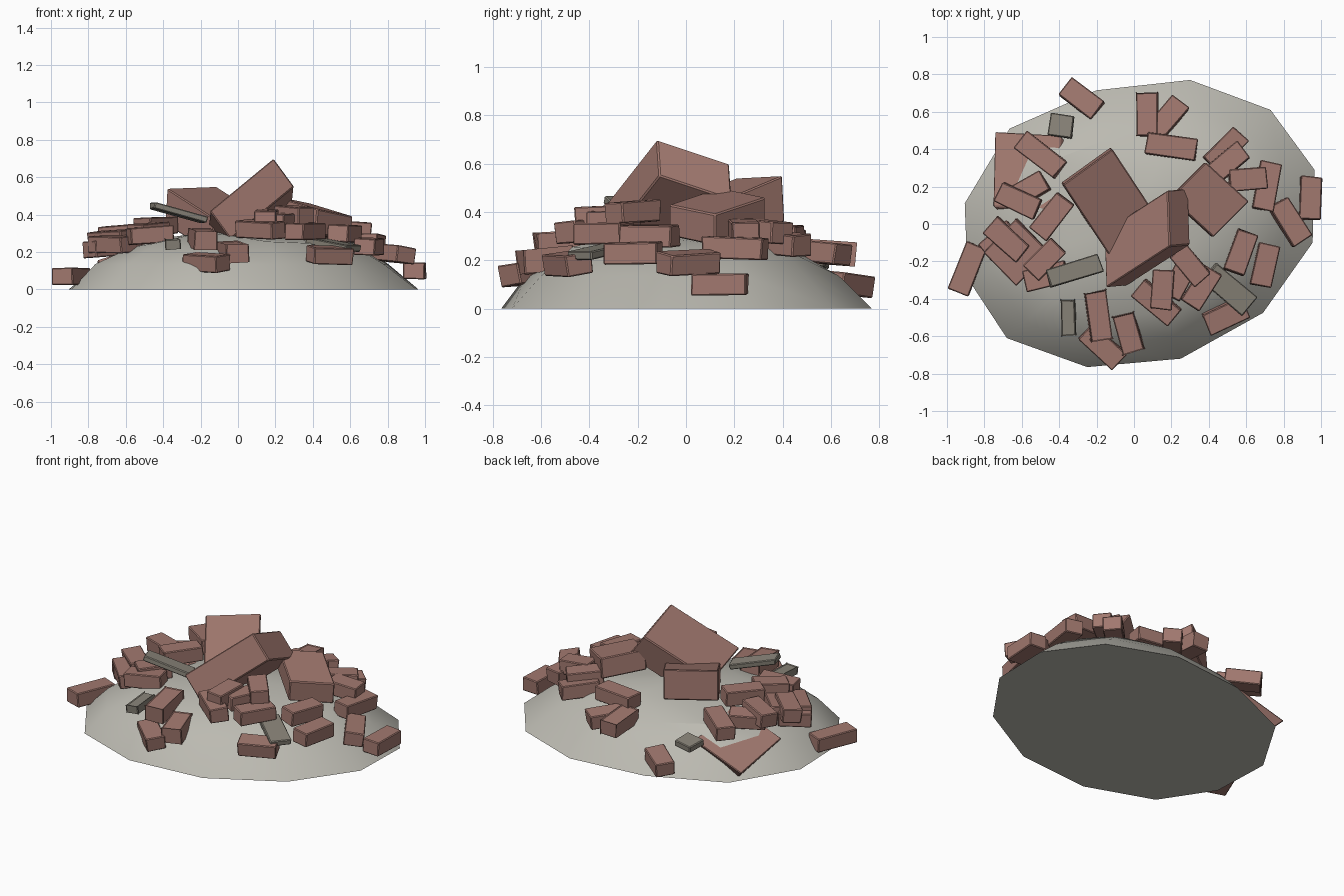
import bpy, bmesh, random
from math import radians
from mathutils import Vector, Matrix, Euler

if "Cube" in bpy.data.objects:
    bpy.data.objects.remove(bpy.data.objects["Cube"])

random.seed(4)

def material(name, rgb):
    m = bpy.data.materials.new(name)
    m.diffuse_color = (*rgb, 1)
    m.use_nodes = True
    m.node_tree.nodes["Principled BSDF"].inputs["Base Color"].default_value = m.diffuse_color
    return m

BRICK = material("brick_red", (0.36, 0.19, 0.16))
STONE = material("stone_grey", (0.25, 0.23, 0.19))
DUST = material("dust_grey", (0.50, 0.49, 0.44))

def finish(bm, name, mat, bevel=0):
    if bevel:
        bmesh.ops.bevel(bm, geom=bm.edges[:], offset=bevel, segments=1, affect='EDGES')
    bmesh.ops.recalc_face_normals(bm, faces=bm.faces[:])
    me = bpy.data.meshes.new(name)
    bm.to_mesh(me)
    bm.free()
    me.materials.append(mat)
    ob = bpy.data.objects.new(name, me)
    bpy.context.collection.objects.link(ob)
    return ob

def slope_tilt(x, y, amount):
    # partial rotation towards the outward slope of the mound
    n = Vector((x / 0.9 * amount, y / 0.72 * amount, 1)).normalized()
    return Vector((0, 0, 1)).rotation_difference(n).to_matrix().to_4x4()

def block(name, mat, x, y, z, yaw, size, tilt=0.1, pitch=0):
    bm = bmesh.new()
    bmesh.ops.create_cube(bm, size=1)
    for v in bm.verts:
        # slightly worn, uneven corners
        v.co = Vector([c * s * random.uniform(0.95, 1.04) for c, s in zip(v.co, size)])
    rot = Euler((random.uniform(-.06, .06), radians(pitch), 0)).to_matrix().to_4x4()
    bm.transform(Matrix.Translation((x, y, z)) @ slope_tilt(x, y, tilt)
                 @ Matrix.Rotation(radians(yaw), 4, 'Z') @ rot)
    return finish(bm, name, mat, 0.005)

def chunk(name, corner, a, b, c):
    # large block spanned by one corner and three edge directions
    p, a, b, c = map(Vector, (corner, a, b, c))
    bm = bmesh.new()
    pts = [p + a * i + b * j + c * k for i in (0, 1) for j in (0, 1) for k in (0, 1)]
    vs = [bm.verts.new(q) for q in pts]
    for f in ((0, 1, 3, 2), (4, 6, 7, 5), (0, 4, 5, 1), (2, 3, 7, 6), (0, 2, 6, 4), (1, 5, 7, 3)):
        bm.faces.new([vs[i] for i in f])
    return finish(bm, name, BRICK, 0.006)

# Mound: twelve-sided outline shrunk upward in uneven rings
outline = [(.30, .77), (.73, .61), (.965, .29), (.955, -.10), (.69, -.475), (.25, -.72),
           (-.25, -.765), (-.68, -.61), (-.89, -.29), (-.905, .11), (-.665, .51), (-.20, .715)]
bm = bmesh.new()
rings = []
for i, (s, z) in enumerate([(1, 0), (.84, .135), (.64, .24), (.38, .29)]):
    ring = []
    for x, y in outline:
        k = s * (random.uniform(.96, 1.04) if i else 1)
        ring.append(bm.verts.new((x * k, y * k, z + (random.uniform(-.022, .022) if i > 1 else 0))))
    rings.append(ring)
top = bm.verts.new((0, 0, .33))
for lo, hi in zip(rings, rings[1:]):
    for j in range(12):
        k = (j + 1) % 12
        bm.faces.new((lo[j], lo[k], hi[k], hi[j]))
for j in range(12):
    bm.faces.new((rings[-1][j], rings[-1][(j + 1) % 12], top))
bm.faces.new(rings[0])
mound = finish(bm, "rubble_mound", DUST)
bpy.context.view_layer.objects.active = mound
mound.select_set(True)
bpy.ops.object.shade_smooth_by_angle(angle=radians(28))
mound.select_set(False)

# Large masonry chunks
chunk("chunk_top", (.19, -.12, .70), (-.34, -.22, -.28), (-.01, .30, -.10), (.11, .01, -.15))
chunk("chunk_left", (-.38, .21, .54), (.265, .19, .01), (.25, -.38, -.16), (-.01, .01, -.19))
chunk("chunk_right", (.615, .12, .39), (-.23, .21, .07), (-.19, -.19, .04), (-.01, 0, -.13))
chunk("chunk_back_left", (-.745, .495, .075), (.35, -.02, .115), (-.01, -.40, .08), (.06, -.06, -.06))

# Loose bricks by side of the pile: x, y, z, yaw, length
groups = {
    "back_brick": [(-.28, .67, .10, -38, .22), (.07, .585, .23, 90, .235), (.18, .57, .23, 50, .22),
                   (.20, .415, .30, -8, .27), (.49, .40, .27, 45, .23), (.50, .33, .32, 40, .22)],
    "left_brick": [(-.50, .37, .29, -38, .27), (-.62, .125, .30, -25, .23), (-.57, .18, .27, 30, .22),
                   (-.44, .04, .34, 52, .24), (-.72, -.09, .22, 40, .20), (-.68, -.08, .27, -42, .24),
                   (-.89, -.24, .07, 68, .27), (-.48, -.19, .31, 45, .21), (-.47, -.28, .29, 14, .23)],
    "front_brick": [(-.19, -.49, .27, 98, .26), (-.03, -.58, .20, 105, .21), (-.17, -.65, .145, -42, .25),
                    (.12, -.42, .32, -40, .26), (.15, -.35, .38, 86, .21), (.30, -.22, .40, -50, .21),
                    (.36, -.34, .31, 58, .23), (.49, -.49, .185, 25, .23), (.24, -.30, .36, 62, .20)],
    "right_brick": [(.57, -.15, .30, 70, .23), (.70, -.22, .23, 77, .23), (.835, .01, .19, -58, .25),
                    (.945, .14, .10, 88, .23), (.71, .20, .25, 80, .26), (.61, .24, .32, 5, .20)],
}
for name, rows in groups.items():
    for i, (x, y, z, yaw, length) in enumerate(rows):
        flat = abs(x) > .88
        block(f"{name}_{i + 1}", BRICK, x, y, z, yaw, (length, .117, .09), 0 if flat else .1)
# Broad brick fragment on the left flank
block("left_fragment", BRICK, -.63, -.15, .245, 45, (.25, .25, .09))

# Grey stone slabs
block("slab_left", STONE, -.32, -.25, .41, 17, (.30, .10, .035), 0, 15)
block("slab_right", STONE, .51, -.35, .24, -40, (.29, .13, .035), .2)
block("slab_front", STONE, -.35, -.50, .245, 92, (.19, .075, .04), .1)
block("slab_back", STONE, -.39, .525, .195, -8, (.13, .12, .04), .15)
